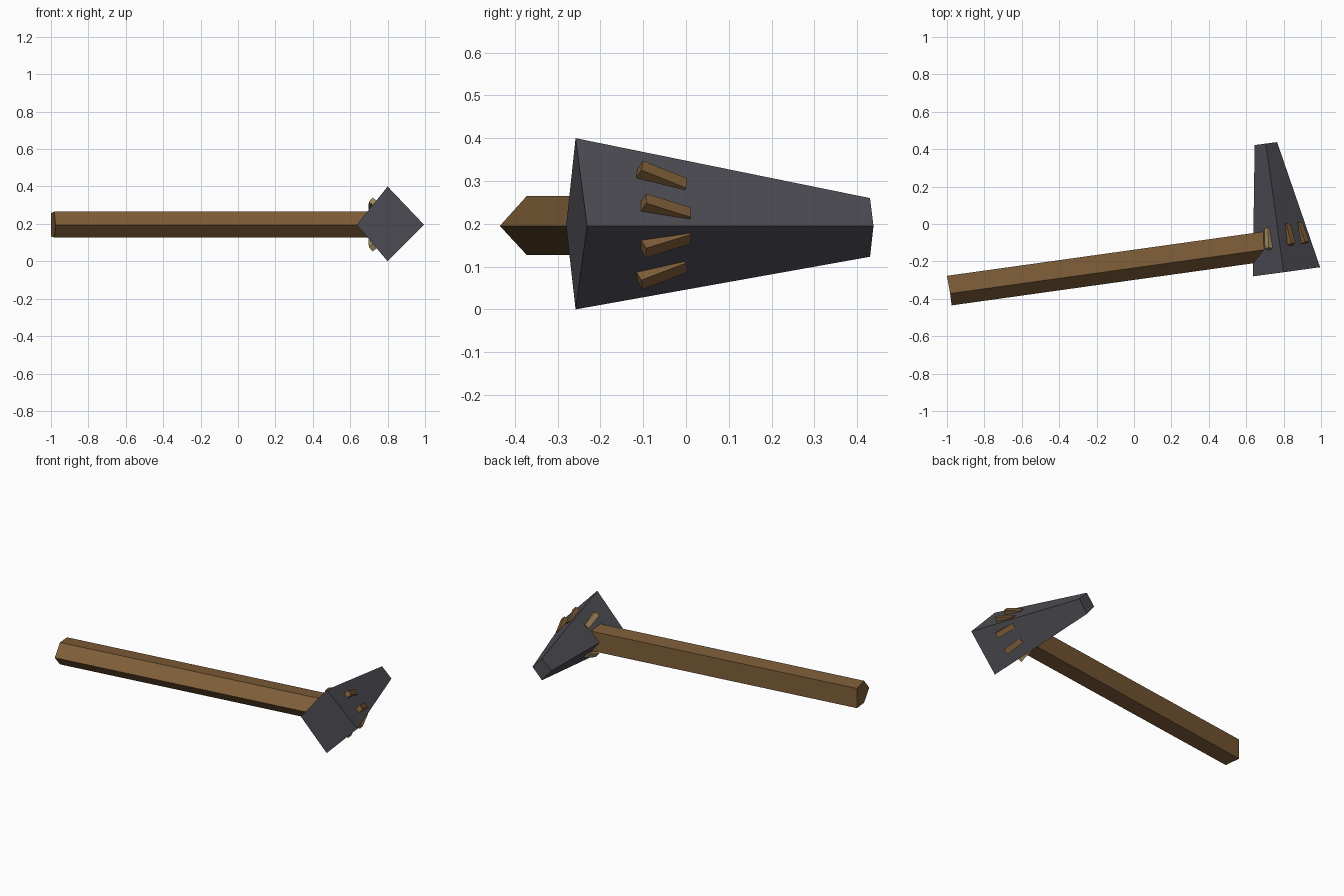
import bpy
import bmesh
from mathutils import Vector, Matrix

cube = bpy.data.objects.get("Cube")
if cube:
    bpy.data.objects.remove(cube, do_unlink=True)


def material(name, rgb):
    mat = bpy.data.materials.new(name)
    mat.use_nodes = True
    color = (*rgb, 1)
    mat.diffuse_color = color
    mat.node_tree.nodes["Principled BSDF"].inputs["Base Color"].default_value = color
    return mat


iron = material("dark iron", (0.075, 0.075, 0.09))
wood = material("brown wood", (0.21, 0.11, 0.04))
pale_wood = material("pale wood", (0.36, 0.25, 0.11))


def add_object(name, bm, mat):
    bmesh.ops.recalc_face_normals(bm, faces=bm.faces)
    mesh = bpy.data.meshes.new(name)
    bm.to_mesh(mesh)
    bm.free()
    mesh.materials.append(mat)
    obj = bpy.data.objects.new(name, mesh)
    bpy.context.collection.objects.link(obj)
    return obj


def loft(name, start, end, mat):
    """Solid between two matching end profiles."""
    bm = bmesh.new()
    a = [bm.verts.new(p) for p in start]
    b = [bm.verts.new(p) for p in end]
    bm.faces.new(a)
    bm.faces.new(b)
    for i in range(len(a)):
        j = (i + 1) % len(a)
        bm.faces.new((a[i], a[j], b[j], b[i]))
    return add_object(name, bm, mat)


# Head: a diamond section tapering to the back (left, top, right, bottom)
MID = 0.195
front = [Vector(p) for p in ((0.635, -0.28, MID), (0.80, -0.258, 0.40),
                             (0.995, -0.231, MID), (0.80, -0.258, 0))]
back = [Vector(p) for p in ((0.645, 0.422, MID), (0.705, 0.43, 0.26),
                            (0.765, 0.438, MID), (0.705, 0.43, 0.123))]
loft("hammer_head", front, back, iron)

# Handle: five-sided bar with a ridge along its front
profile = [Vector(p) for p in ((-0.975, -0.435, MID), (-0.983, -0.372, 0.265),
                               (-1, -0.277, 0.257), (-1, -0.277, 0.133),
                               (-0.983, -0.372, 0.127))]
reach = Vector((1.72, 0.24, 0))
loft("handle", profile, [p + reach for p in profile], wood)


# Wedges: small slanted blocks driven into the four long faces
def wedge(name, side, ridge, across, along, mat):
    a, b = front[side].lerp(back[side], along), front[ridge].lerp(back[ridge], along)
    point = a.lerp(b, across)
    slope = (back[side] - front[side]).lerp(back[ridge] - front[ridge], across).normalized()
    toward_side = (a - b).normalized()
    normal = slope.cross(toward_side).normalized()
    center = sum(front + back, Vector()) / 8
    if normal.dot(point - center) < 0:
        normal.negate()
    length = (slope + 0.15 * toward_side - 0.2 * normal).normalized()
    width = normal.cross(length).normalized()
    height = length.cross(width)
    turn = Matrix((length, width, height)).transposed().to_4x4()
    bm = bmesh.new()
    bmesh.ops.create_cube(bm, size=1, matrix=Matrix.Translation(point) @ turn
                          @ Matrix.Diagonal((0.115, 0.032, 0.036, 1)))
    add_object(name, bm, mat)


LEFT, TOP, RIGHT, BOTTOM = range(4)
for ridge, label in ((TOP, "upper"), (BOTTOM, "lower")):
    wedge(label + "_ridge_wedge", RIGHT, ridge, 0.66, 0.28, wood)
    wedge(label + "_side_wedge", RIGHT, ridge, 0.22, 0.28, wood)
    wedge(label + "_handle_wedge", LEFT, ridge, 0.62, 0.27, pale_wood)
